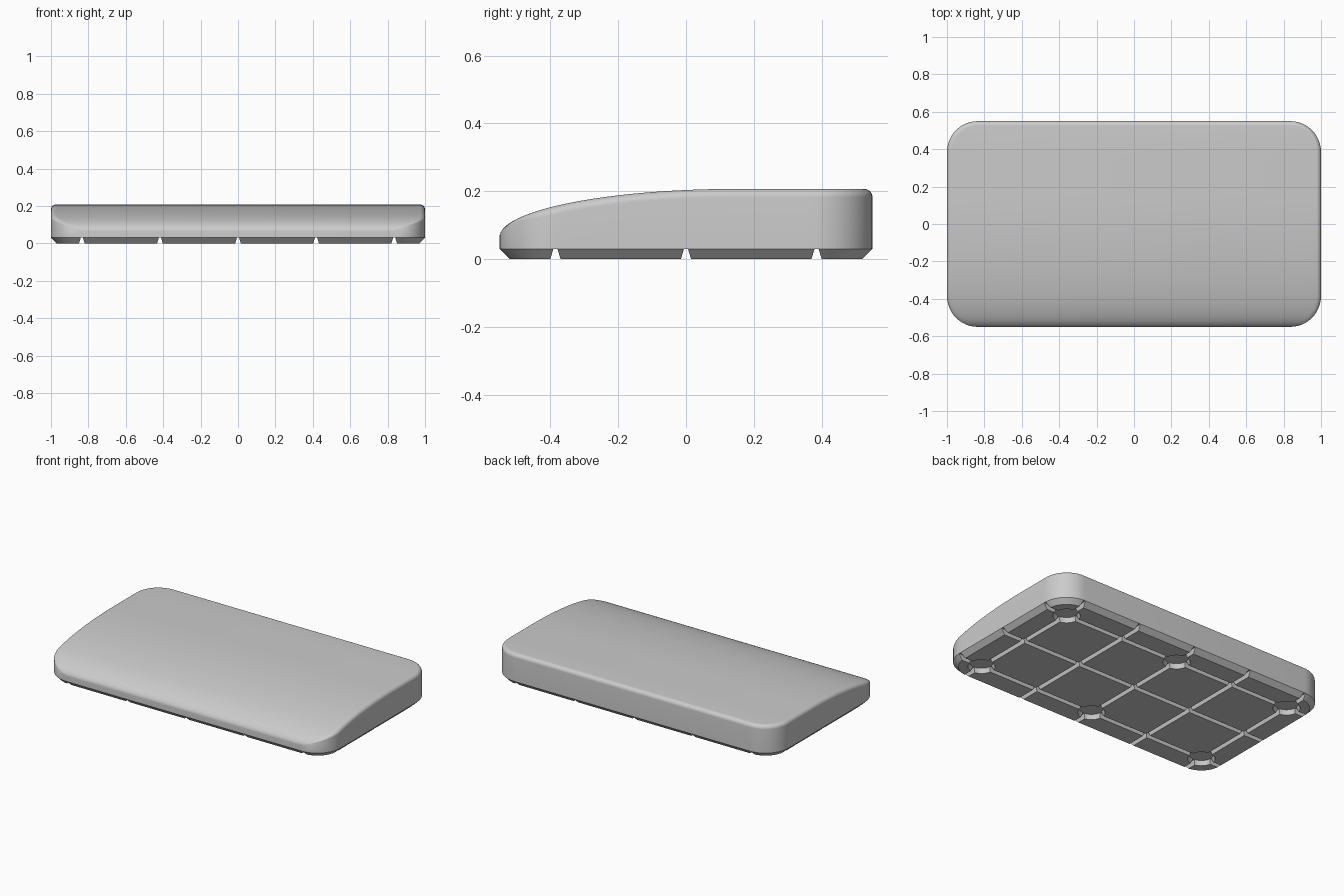
import bpy, bmesh, math

cube = bpy.data.objects.get("Cube")
if cube:
    bpy.data.objects.remove(cube)

HX, HY, CORNER = 1.0, 0.55, 0.165
FLOOR, FILLET = 0.03, 0.025

grey = bpy.data.materials.new("plain grey")
grey.use_nodes = True
grey.diffuse_color = (0.6, 0.6, 0.6, 1)
grey.node_tree.nodes["Principled BSDF"].inputs["Base Color"].default_value = (0.6, 0.6, 0.6, 1)


def make_object(name, bm):
    bmesh.ops.recalc_face_normals(bm, faces=bm.faces[:])
    mesh = bpy.data.meshes.new(name)
    bm.to_mesh(mesh)
    bm.free()
    mesh.materials.append(grey)
    obj = bpy.data.objects.new(name, mesh)
    bpy.context.collection.objects.link(obj)
    return obj


def half_outline(inset, steps=12, side=24):
    """Right half of the rounded rectangle, front to back."""
    r, cx, cy = CORNER - inset, HX - CORNER, HY - CORNER
    arc = [i * math.pi / 2 / steps for i in range(steps + 1)]
    pts = [(cx + r * math.sin(a), -cy - r * math.cos(a)) for a in arc]
    pts += [(HX - inset, -cy + 2 * cy * i / side) for i in range(1, side)]
    return pts + [(cx + r * math.cos(a), cy + r * math.sin(a)) for a in arc]


def ring(bm, inset, height):
    """Whole outline as vertices: right half, then mirrored left half."""
    half = half_outline(inset)
    full = half + [(-x, y) for x, y in reversed(half)]
    return [bm.verts.new((x, y, height(x, y))) for x, y in full]


def bridge(bm, a, b):
    n = len(a)
    for i in range(n):
        j = (i + 1) % n
        bm.faces.new((a[i], a[j], b[j], b[i]))


def crown(y):
    """Height of the top: an elliptical front slope running into a flat back."""
    t = min(0.0, (y - 0.15) / 0.7)
    return 0.065 + 0.142 * math.sqrt(max(0.0, 1 - t * t))


# Body with a sloping top and a rolled upper edge
bm = bmesh.new()
bottom = ring(bm, 0, lambda x, y: FLOOR)
bm.faces.new(bottom)
previous = bottom
for k in range(9):
    a = k * math.pi / 16
    drop = FILLET * (1 - math.sin(a))
    level = ring(bm, FILLET * (1 - math.cos(a)),
                 lambda x, y: crown(y) - drop * min(1, (y + HY) / 0.15))
    bridge(bm, previous, level)
    previous = level
n = len(previous)
for i in range(n // 2 - 1):
    bm.faces.new((previous[i], previous[i + 1], previous[n - 2 - i], previous[n - 1 - i]))
body = make_object("body", bm)

# Chamfered base plate
bm = bmesh.new()
low = ring(bm, 0.03, lambda x, y: 0)
high = ring(bm, 0, lambda x, y: FLOOR)
bridge(bm, low, high)
bm.faces.new(low)
bm.faces.new(high)
base = make_object("base_plate", bm)


def groove(along_x, offset):
    """Tapered bar that cuts one groove through the base."""
    bm = bmesh.new()
    ends = []
    for s in (-1.2, 1.2):
        section = [(-0.018, -0.01), (0.018, -0.01), (0.003, 0.04), (-0.003, 0.04)]
        ends.append([bm.verts.new((s, offset + w, z) if along_x else (offset + w, s, z))
                     for w, z in section])
    bridge(bm, *ends)
    for end in ends:
        bm.faces.new(end)
    return make_object("groove_cutter", bm)


def recess(x, y):
    """Tapered disc that cuts one round recess."""
    bm = bmesh.new()
    bmesh.ops.create_cone(bm, cap_ends=True, segments=40, radius1=0.083, radius2=0.068, depth=0.05)
    bmesh.ops.translate(bm, verts=bm.verts[:], vec=(x, y, 0.015))
    return make_object("recess_cutter", bm)


# Groove grid and round recesses
gx, gy = HX - CORNER, HY - CORNER
cutters = [groove(False, gx * i / 2) for i in range(-2, 3)]
cutters += [groove(True, gy * i) for i in (-1, 0, 1)]
cutters += [recess(gx * i, gy * j) for i in (-1, 0, 1) for j in (-1, 1)]
bpy.context.view_layer.objects.active = base
for cutter in cutters:
    cutter.hide_render = True
    cut = base.modifiers.new("cut", "BOOLEAN")
    cut.operation = "DIFFERENCE"
    cut.solver = "EXACT"
    cut.object = cutter
    bpy.ops.object.modifier_apply(modifier=cut.name)
    bpy.data.objects.remove(cutter)

# Smooth curves, sharp edges
for obj in (body, base):
    bpy.ops.object.select_all(action="DESELECT")
    obj.select_set(True)
    bpy.context.view_layer.objects.active = obj
    bpy.ops.object.shade_smooth_by_angle(angle=math.radians(30))
